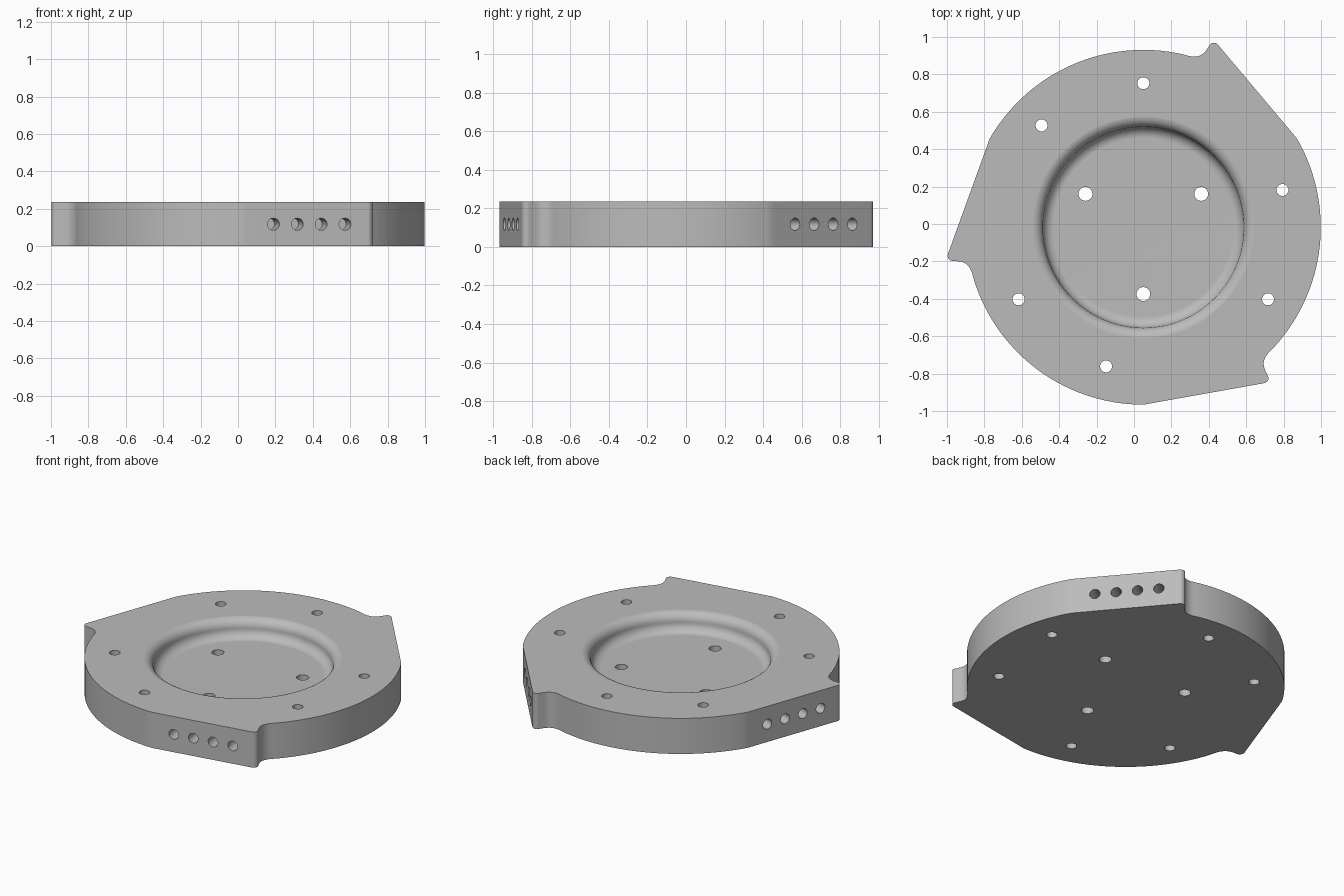
import bpy, bmesh
from math import sin, cos, pi, radians
from mathutils import Vector, Matrix

if "Cube" in bpy.data.objects:
    bpy.data.objects.remove(bpy.data.objects["Cube"], do_unlink=True)

CENTRE = Vector((0.05, -0.0175, 0))
H, R = 0.235, 0.9485
FLOOR, BOWL_R = H / 2, 0.537

grey = bpy.data.materials.new("plain grey")
grey.use_nodes = True
grey.diffuse_color = (0.5, 0.5, 0.5, 1)
grey.node_tree.nodes["Principled BSDF"].inputs["Base Color"].default_value = (0.5, 0.5, 0.5, 1)


def make_object(name, bm):
    bmesh.ops.recalc_face_normals(bm, faces=bm.faces)
    mesh = bpy.data.meshes.new(name)
    bm.to_mesh(mesh)
    bm.free()
    mesh.materials.append(grey)
    obj = bpy.data.objects.new(name, mesh)
    bpy.context.collection.objects.link(obj)
    return obj


def spline(points, steps=4):
    """Smooth curve through the points."""
    p = [Vector(q) for q in points]
    out = []
    for a, b, c, d in zip(p, p[1:], p[2:], p[3:]):
        for i in range(steps):
            t = i / steps
            out.append(0.5 * (2 * b + (c - a) * t + (2 * a - 5 * b + 4 * c - d) * t * t
                              + (3 * b - a - 3 * c + d) * t ** 3))
    return out


# One third of the rim: start of flat, rounded tip, hollow, then arc
tip = spline([(0.60, -0.842), (0.635, -0.8355), (0.655, -0.830), (0.668, -0.815),
              (0.668, -0.80), (0.655, -0.772), (0.645, -0.745), (0.645, -0.715),
              (0.662, -0.680), (0.701, -0.639), (0.735, -0.60)])
sector = [Vector((0, -R))] + tip
start, end, count = -42.4, 30, 30
for i in range(count):
    a = radians(start + (end - start) * i / count)
    sector.append(Vector((R * cos(a), R * sin(a))))

# Plate body
bm = bmesh.new()
outline = []
for k in range(3):
    turn = Matrix.Rotation(k * 2 * pi / 3, 3, 'Z')
    outline += [bm.verts.new(turn @ p.to_3d() + CENTRE) for p in sector]
base = bm.faces.new(outline)
top = bmesh.ops.extrude_face_region(bm, geom=[base])["geom"]
bmesh.ops.translate(bm, vec=(0, 0, H), verts=[v for v in top if isinstance(v, bmesh.types.BMVert)])
plate = make_object("mounting_plate", bm)

# Bowl cutter: floor, concave fillet, convex lip
f = (H - FLOOR) / 2
steps = 10
profile = [(0, FLOOR)]
for i in range(steps + 1):
    a = pi / 2 * i / steps
    profile.append((BOWL_R - f + f * sin(a), FLOOR + f - f * cos(a)))
for i in range(1, steps + 1):
    a = pi / 2 * i / steps
    profile.append((BOWL_R + f - f * cos(a), FLOOR + f + f * sin(a) + (0.0004 if i == steps else 0)))
profile += [(BOWL_R + f, H + 0.1), (0, H + 0.1)]
bm = bmesh.new()
verts = [bm.verts.new((r, 0, z)) for r, z in profile]
edges = [bm.edges.new(pair) for pair in zip(verts, verts[1:])]
bmesh.ops.spin(bm, geom=verts + edges, axis=(0, 0, 1), cent=(0, 0, 0), angle=2 * pi, steps=128)
bmesh.ops.remove_doubles(bm, verts=bm.verts, dist=0.00005)
bmesh.ops.translate(bm, vec=CENTRE, verts=bm.verts)
bowl_cutter = make_object("bowl_cutter", bm)

# Hole cutters
bm = bmesh.new()


def hole(radius, depth, matrix):
    bmesh.ops.create_cone(bm, cap_ends=True, segments=32, radius1=radius, radius2=radius,
                          depth=depth, matrix=Matrix.Translation(CENTRE) @ matrix)


def polar(r, degrees):
    return Matrix.Translation((r * cos(radians(degrees)), r * sin(radians(degrees)), H / 2))


slope = radians(10)
along = Vector((cos(slope), sin(slope), 0))
inward = Vector((-sin(slope), cos(slope), 0))
lay_down = Matrix.Rotation(slope, 4, 'Z') @ Matrix.Rotation(pi / 2, 4, 'X')
for k in range(3):
    hole(0.037, 1, polar(0.357, 30 + 120 * k))
    for angle in (15, 90):
        hole(0.032, 1, polar(0.77, angle + 120 * k))
    # Row of blind holes in each flat
    for i in range(4):
        spot = Vector((0, -R, H / 2)) + along * (0.142 + 0.1295 * i) + inward * 0.05
        hole(0.032, 0.2, Matrix.Rotation(k * 2 * pi / 3, 4, 'Z') @ Matrix.Translation(spot) @ lay_down)
hole_cutter = make_object("hole_cutter", bm)

# Cut, then smooth
bpy.context.view_layer.objects.active = plate
plate.select_set(True)
for cutter in (bowl_cutter, hole_cutter):
    mod = plate.modifiers.new("cut", 'BOOLEAN')
    mod.operation = 'DIFFERENCE'
    mod.solver = 'EXACT'
    mod.object = cutter
    bpy.ops.object.modifier_apply(modifier=mod.name)
    bpy.data.objects.remove(cutter, do_unlink=True)
bpy.ops.object.select_all(action='DESELECT')
plate.select_set(True)
bpy.ops.object.shade_smooth_by_angle(angle=radians(35))
weighted = plate.modifiers.new("weighted_normals", 'WEIGHTED_NORMAL')
weighted.keep_sharp = True
